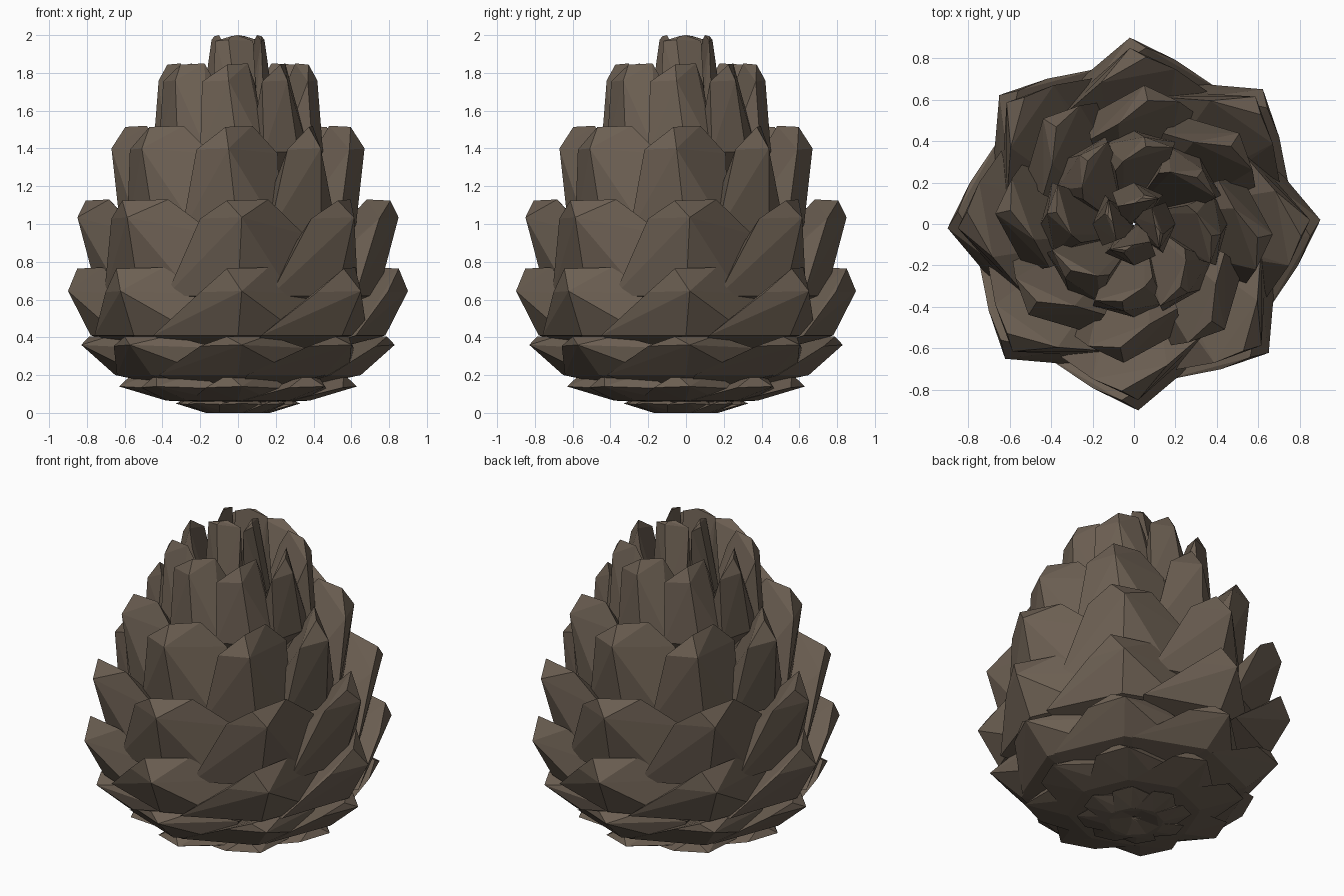
import bpy, bmesh
from math import sin, cos, pi, sqrt

if "Cube" in bpy.data.objects:
    bpy.data.objects.remove(bpy.data.objects["Cube"])

brown = bpy.data.materials.new("bark_brown")
brown.diffuse_color = (0.15, 0.115, 0.085, 1)
brown.use_nodes = True
brown.node_tree.nodes["Principled BSDF"].inputs["Base Color"].default_value = brown.diffuse_color

# per ring: ridge radius, ridge z, left width, right width, tip z,
#           belly radius, belly z, belly reach, root z
RINGS = [
    (.33, .05, .10, .15, .07, .17, .00, .10, .04),
    (.63, .14, .17, .28, .21, .38, .065, .25, .05),
    (.83, .36, .20, .36, .41, .65, .20, .42, .08),
    (.90, .645, .20, .37, .77, .78, .41, .45, .22),
    (.85, 1.035, .20, .35, 1.13, .74, .62, .38, .40),
    (.67, 1.40, .22, .21, 1.52, .62, .95, .30, .65),
    (.42, 1.76, .19, .09, 1.85, .45, 1.38, .20, .95),
    (.14, 1.975, .12, .08, 2.0, .20, 1.55, .14, 1.15),
]


def scale_points(r, z, left, right, tip, br, bz, reach, root):
    """One scale as (radial, tangential, z); its right side tucks inward."""
    lean = 0.02 if right > left else -0.05      # upper scales turn the other way
    rr = reach * 0.75
    b = min(0.09, br * 0.4)
    drop = 0.3 * (right - left) if z > 0.9 and right > left else 0.02 * r
    if z > 0.9:
        drop *= 2
    return [
        (r, lean, z),                                        # ridge
        (r * 0.88, -left, z - 0.006),                        # left shoulder
        (r * 0.61, right, z - drop),                         # right shoulder
        (r * 0.89 + 0.05 * (r > 0.75), -left * 0.3, tip - 0.006),   # tip
        (r * 0.72 + 0.07 * (r > 0.75), left * 0.8 + min(0, lean * 2), tip),
        (br, 0, bz),                                         # belly
        (sqrt(max(br * br - reach * reach, 0.01)) * 0.98, -reach, bz),
        (sqrt(max(br * br - rr * rr, 0.01)) * 0.9, rr, bz),
        (b * 0.7, -b, root), (-b * 0.2, b * 0.5, root),      # root
    ]


# rings of overlapping, swirling scales
for i, spec in enumerate(RINGS):
    n = 4 if i == len(RINGS) - 1 else 8
    bm = bmesh.new()
    for k in range(n):
        a = -pi / 2 + 2 * pi * k / n
        verts = [bm.verts.new((u * cos(a) - t * sin(a), u * sin(a) + t * cos(a), z))
                 for u, t, z in scale_points(*spec)]
        res = bmesh.ops.convex_hull(bm, input=verts)
        junk = {g for g in res["geom_interior"] + res["geom_unused"]
                if isinstance(g, bmesh.types.BMVert)}
        if junk:
            bmesh.ops.delete(bm, geom=list(junk), context='VERTS')
    bmesh.ops.recalc_face_normals(bm, faces=bm.faces[:])
    me = bpy.data.meshes.new(f"scale_ring_{i + 1}")
    bm.to_mesh(me)
    bm.free()
    me.materials.append(brown)
    bpy.context.collection.objects.link(bpy.data.objects.new(me.name, me))
